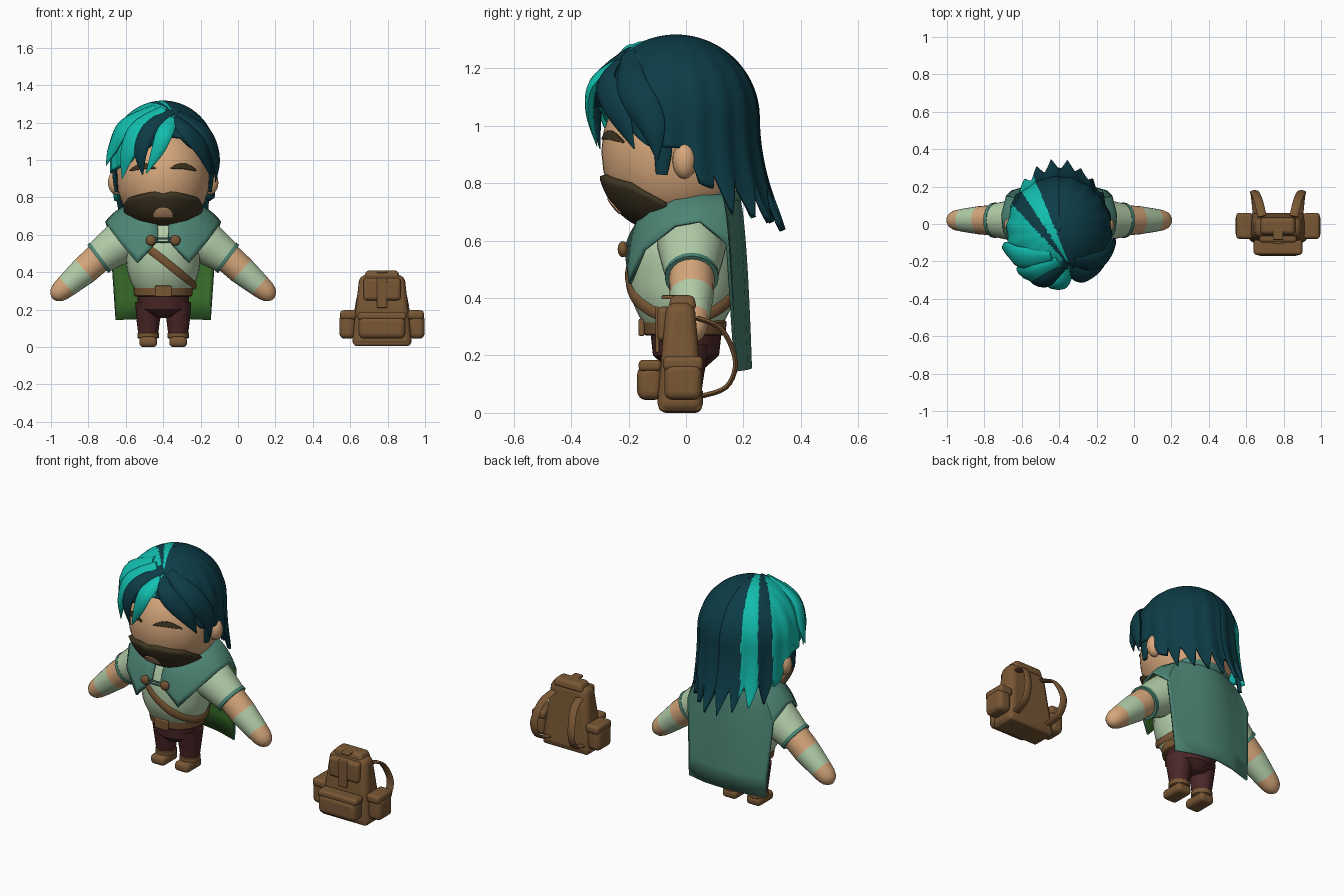
import bpy, bmesh
from math import sin, cos, pi, radians, degrees, atan2, asin, sqrt
from mathutils import Vector as V

if "Cube" in bpy.data.objects:
    bpy.data.objects.remove(bpy.data.objects["Cube"])

CHAR, PACK = V((-.4, 0, 0)), V((.77, 0, 0))


def material(name, rgb):
    m = bpy.data.materials.new(name)
    m.use_nodes = True
    m.diffuse_color = (*rgb, 1)
    m.node_tree.nodes["Principled BSDF"].inputs["Base Color"].default_value = (*rgb, 1)
    return m


SKIN = material("skin", (.68, .39, .2))
TEAL = material("teal hair", (.006, .52, .43))
DARK = material("dark hair", (.004, .045, .062))
SHIRT = material("pale green cloth", (.45, .62, .4))
CAPE = material("cape green", (.075, .24, .18))
LINING = material("cape lining", (.045, .17, .026))
LEATHER = material("brown leather", (.19, .095, .035))
PANTS = material("maroon cloth", (.07, .02, .02))
BEARD = material("beard brown", (.05, .036, .016))
parts = []


def build(name, verts, faces, mats, at=CHAR, rule=None, solid=0, fix=True):
    me = bpy.data.meshes.new(name)
    me.from_pydata([V(v) + at for v in verts], [], faces)
    for m in mats:
        me.materials.append(m)
    if fix:
        bm = bmesh.new()
        bm.from_mesh(me)
        bmesh.ops.recalc_face_normals(bm, faces=bm.faces)
        bm.to_mesh(me)
        bm.free()
    if rule:
        for p in me.polygons:
            p.material_index = rule(p)
    ob = bpy.data.objects.new(name, me)
    bpy.context.collection.objects.link(ob)
    if solid:
        s = ob.modifiers.new("thickness", "SOLIDIFY")
        s.thickness, s.offset = solid, -1
        s.material_offset = 1 if LINING in mats else 0
    parts.append(ob)
    return ob


def grid(name, cols, mats, **kw):
    """Open sheet from columns running downwards, counterclockwise from above."""
    n = len(cols[0])
    faces = [(c * n + r, c * n + r + 1, c * n + n + r + 1, c * n + n + r)
             for c in range(len(cols) - 1) for r in range(n - 1)]
    return build(name, [p for c in cols for p in c], faces, mats, fix=False, **kw)


def sweep(name, pts, radii, mats, normal=(0, -1, 0), seg=None, closed=False, n=20, at=CHAR):
    """Elliptical tube along points; radii are (width, thickness) pairs."""
    pts, k, verts, faces = [V(p) for p in pts], len(pts), [], []
    for i, p in enumerate(pts):
        a = pts[i - 1] if i or closed else p
        b = pts[(i + 1) % k] if i < k - 1 or closed else p
        t = (b - a).normalized()
        u = t.cross(V(normal(p) if callable(normal) else normal)).normalized()
        v = u.cross(t)
        w, h = radii[i]
        verts += [p + u * w * cos(2 * pi * j / n) + v * h * sin(2 * pi * j / n) for j in range(n)]
    for i in range(k if closed else k - 1):
        for j in range(n):
            q, j2 = (i + 1) % k, (j + 1) % n
            faces.append((i * n + j, i * n + j2, q * n + j2, q * n + j))
    if not closed:
        faces += [tuple(range(n)), tuple(range((k - 1) * n, k * n))]
    rule = (lambda f: seg[min(f.index // n, k - 2)] if f.index < (k - 1) * n else seg[-1]) if seg else None
    return build(name, verts, faces, mats, at, rule)


def column(name, keys, x, y, mat):
    """Upright part from (height, half width, half depth) sections."""
    return sweep(name, [(x, y, k[0]) for k in keys], [k[1:] for k in keys], [mat], n=28)


def spline(keys, n=5):
    out, k = [], [keys[0], *keys, keys[-1]]
    for i in range(1, len(k) - 2):
        for s in range(n):
            t = s / n
            out.append(tuple(.5 * (2 * b + (c - a) * t + (2 * a - 5 * b + 4 * c - d) * t * t
                                   + (3 * b - a - 3 * c + d) * t ** 3)
                             for a, b, c, d in zip(*k[i - 1:i + 3])))
    return out + [keys[-1]]


def interp(x, keys):
    for (a, p), (b, q) in zip(keys, keys[1:]):
        if x <= b:
            return p + (q - p) * max(0, (x - a) / (b - a))
    return keys[-1][1]


def ball(name, c, r, mat, at=CHAR):
    bm = bmesh.new()
    bmesh.ops.create_uvsphere(bm, u_segments=24, v_segments=14, radius=1)
    verts = [V((v.co.x * r[0], v.co.y * r[1], v.co.z * r[2])) + V(c) for v in bm.verts]
    faces = [[v.index for v in f.verts] for f in bm.faces]
    bm.free()
    return build(name, verts, faces, [mat], at)


def box(name, c, size, bevel, mat=LEATHER, taper=(1, 1), at=PACK):
    verts = [(c[0] + x * size[0] / 2 * (taper[0] if z > 0 else 1),
              c[1] + y * size[1] / 2 * (taper[1] if z > 0 else 1), c[2] + z * size[2] / 2)
             for x in (-1, 1) for y in (-1, 1) for z in (-1, 1)]
    faces = [(0, 1, 3, 2), (4, 6, 7, 5), (0, 4, 5, 1), (2, 3, 7, 6), (0, 2, 6, 4), (1, 5, 7, 3)]
    ob = build(name, verts, faces, [mat], at)
    b = ob.modifiers.new("rounding", "BEVEL")
    b.width, b.segments = bevel, 4
    return ob


# Head and face
def head(a, e, s=1):
    c = max(0, cos(e)) ** .8
    return V((.25 * s * c * sin(a), -.03 - .265 * s * c * cos(a), .91 + .265 * s * sin(e)))


def patch(name, a0, a1, hi, lo, s, mat, solid=.008, n=32):
    cols = []
    for i in range(n + 1):
        a = a0 + (a1 - a0) * i / n
        cols.append([head(radians(a), radians(hi(a) + (lo(a) - hi(a)) * r / 12), s) for r in range(13)])
    return grid(name, cols, [mat], solid=solid)


patch("head", -180, 180, lambda a: 90, lambda a: -90, 1, SKIN, 0, 48)
patch("beard", -80, 80, lambda a: interp(abs(a), [(0, -20), (12, -17), (50, -24), (80, -42)]),
      lambda a: interp(abs(a), [(0, -82), (50, -78), (80, -44)]), 1.07, BEARD, .03)
patch("mouth", -15, 15, lambda a: -48 + 13 * sqrt(max(0, 1 - (a / 15) ** 2)), lambda a: -49, 1.085, SKIN)
for s, side in ((1, "left"), (-1, "right")):
    arch = lambda a: 7 + 8 * sin(pi * (abs(a) - 5) / 40)
    patch(side + "_eyebrow", s * 27 - 18, s * 27 + 18, lambda a: arch(a) + 1,
          lambda a: arch(a) - 6 * sin(pi * (abs(a) - 8) / 38), 1.02, BEARD)
    ball(side + "_ear", (s * .25, -.005, .88), (.045, .042, .065), SKIN)

# Hair shell with jagged hem and coloured streaks
HEM = [(-125, .76), (-105, .8), (-97, .93), (-70, .95), (-45, .98), (-20, 1.06), (5, 1.13),
       (20, 1.12), (45, 1.03), (70, .93), (97, .92), (105, .8), (125, .76)]


def hair_point(deg, u):
    hem = interp(deg, HEM)
    if abs(deg) > 115:
        tooth = abs((abs(deg) - 115) / 16 % 1 - .5) * 2
        hem = .63 + .14 * tooth + .07 * (180 - abs(deg)) / 65
    zc, r, a = 1.03, .288, radians(deg)
    arc = r * (pi / 2 - asin(max(0, hem - zc) / r))
    d = u * (arc + max(0, zc - hem))
    e = max(0, pi / 2 - d / r)
    drop = max(0, d - r * pi / 2)
    k = cos(e) * (1 + .018 * u * sin(a * 18))
    flare = max(0, -cos(a)) * .1 * (drop / .4) ** 2
    return V((.28 * k * sin(a), -.035 - .29 * k * cos(a) + flare, zc + r * sin(e) - drop))


def streak(p):
    c = p.center - CHAR
    a = degrees(atan2(c.y + .23, c.x - .06)) % 360
    return int(112 < a < 123 or 133 < a < 208 or 226 < a < 262)


grid("hair", [[hair_point(d * 1.5, r / 40) for r in range(41)] for d in range(-120, 121)],
     [DARK, TEAL], rule=streak, solid=.02)


def lock(name, keys, mat):
    k = spline(keys)
    sweep(name, [p[:3] for p in k], [(p[3], p[3] * .4) for p in k], [mat],
          lambda p: p - V((0, -.03, 1)), n=10)


lock("front_lock", [(.05, -.24, 1.22, .03), (.01, -.32, 1.15, .045), (-.03, -.335, 1.05, .035), (-.09, -.31, .93, .003)], TEAL)
lock("dark_fringe", [(.04, -.2, 1.26, .03), (-.07, -.3, 1.17, .045), (-.12, -.315, 1.05, .04), (-.11, -.3, .92, .003)], DARK)
lock("inner_fringe", [(0, -.2, 1.27, .03), (-.13, -.26, 1.17, .06), (-.19, -.265, 1.04, .05), (-.22, -.23, .9, .003)], TEAL)
lock("outer_fringe", [(-.04, -.17, 1.28, .03), (-.2, -.18, 1.18, .07), (-.27, -.14, 1.06, .05), (-.305, -.13, .97, .003)], TEAL)
lock("left_fringe", [(.06, -.24, 1.22, .03), (.13, -.28, 1.15, .05), (.21, -.235, 1.05, .05), (.25, -.18, .92, .003)], DARK)
lock("left_side_lock", [(.08, -.2, 1.25, .03), (.22, -.19, 1.14, .06), (.28, -.12, 1.01, .05), (.28, -.1, .88, .003)], DARK)
for s, side in ((1, "left"), (-1, "right")):
    lock(side + "_sideburn", [(s * .262, -.075, .98, .03), (s * .257, -.08, .9, .03), (s * .25, -.085, .83, .02)], DARK)

# Torso, belt and crossed strap
TORSO = [(.28, .13, .12), (.33, .165, .15), (.40, .19, .18), (.48, .2, .19), (.56, .2, .185), (.64, .17, .16), (.74, .12, .12)]
column("shirt", spline(TORSO, 4), 0, -.01, SHIRT)
ring = []
for i in range(60):
    a, z = i * pi / 30, .46
    for _ in range(12):
        w, d = (interp(z, [(k[0], k[j]) for k in TORSO]) + .006 for j in (1, 2))
        z = .5 * z + .5 * min(.66, max(.31, .465 - .8 * w * cos(a)))
    ring.append((w * cos(a), d * sin(a) - .01, z))
sweep("chest_strap", ring, [(.022, .008)] * 60, [LEATHER], lambda p: (p.x, p.y, 0), closed=True, n=8)
column("belt", [(.27, .148, .135), (.275, .155, .142), (.315, .16, .147), (.325, .15, .14)], 0, -.005, LEATHER)
box("buckle", (0, -.155, .298), (.09, .02, .06), .006, at=CHAR)

# Legs, boots and arms
column("hips", [(.16, .07, .07), (.2, .13, .115), (.29, .142, .125)], 0, 0, PANTS)
for s, side in ((1, "left"), (-1, "right")):
    column(side + "_leg", [(.06, .052, .052), (.14, .062, .064), (.24, .07, .085)], s * .08, 0, PANTS)
    column(side + "_boot_cuff", [(.045, .05, .052), (.05, .058, .06), (.075, .058, .06), (.08, .05, .052)], s * .08, 0, LEATHER)
    box(side + "_foot", (s * .08, -.018, .028), (.095, .145, .056), .022, at=CHAR)
    arm = [(.32, .5), (.42, .41), (.515, .328), (.55, .298), (.572, .278), (.585, .266), (.592, .26)]
    sweep(side + "_forearm", [(s * x, .02, z) for x, z in arm],
          [(r, r) for r in (.08, .077, .062, .055, .044, .028, .008)], [SKIN, SHIRT], seg=[0, 1, 0, 0, 0, 0])
    sweep(side + "_sleeve", [(s * x, .02, z) for x, z in ((.1, .64), (.18, .59), (.26, .535), (.345, .475))],
          [(r, r) for r in (.1, .122, .108, .09)], [SHIRT])
    sweep(side + "_sleeve_trim", [(s * x, .02, z) for x, z in ((.334, .483), (.35, .471))],
          [(.094, .094)] * 2, [CAPE])

# Cape: neck point and hem point for each column of one half
HALF = [((.03, -.17, .66), (.03, -.215, .57)), ((.07, -.16, .69), (.14, -.2, .45)),
        ((.12, -.11, .73), (.24, -.15, .57)), ((.15, -.04, .76), (.30, -.04, .655)),
        ((.16, .05, .77), (.31, .05, .67)), ((.14, .12, .77), (.285, .15, .59)),
        ((.12, .14, .77), (.255, .18, .145)), ((.06, .17, .77), (.13, .215, .15)),
        ((0, .18, .77), (0, .23, .155))]
flip = lambda p: (-p[0], *p[1:])
cols = []
for n, h in HALF + [(flip(a), flip(b)) for a, b in HALF[-2::-1]]:
    n, h = V(n), V(h)
    c = n * .4 + h * .6
    c.z = n.z - .02
    cols.append([n * (1 - t) ** 2 + c * 2 * t * (1 - t) + h * t * t for t in (i / 10 for i in range(11))])
grid("cape", cols, [CAPE, LINING], solid=.012)
collar = spline([c[0] for c in cols[2:-2]], 3)
sweep("collar", collar, [(.035, .022)] * len(collar), [CAPE], lambda p: (p.x, p.y, .05), n=10)
for s, side in ((1, "left"), (-1, "right")):
    ball(side + "_clasp_button", (s * .065, -.22, .57), (.028, .018, .028), LEATHER)
for z in (.562, .58):
    sweep("clasp_cord", [(-.06, -.222, z), (.06, -.222, z)], [(.006, .006)] * 2, [CAPE], n=8)

# Backpack
box("backpack_body", (0, -.02, .195), (.325, .165, .38), .035, taper=(.74, .6))
box("backpack_base", (0, -.02, .03), (.3, .15, .05), .015)
box("front_pocket", (0, -.125, .105), (.25, .09, .12), .03)
box("front_pocket_flap", (0, -.125, .165), (.26, .08, .04), .015)
box("lid_front", (0, -.075, .31), (.2, .05, .12), .018)
box("lid_top", (0, -.012, .385), (.2, .1, .05), .018, taper=(.85, .8))
box("lid_strap", (0, -.1, .29), (.055, .014, .16), .005)
box("lid_strap_top", (0, -.04, .403), (.055, .09, .014), .005)
for s, side in ((1, "left"), (-1, "right")):
    box(side + "_pocket", (s * .185, -.01, .11), (.085, .13, .13), .028)
    box(side + "_pocket_flap", (s * .18, -.01, .172), (.088, .14, .05), .018)
    k = spline([(s * .085, .04, .33), (s * .105, .125, .29), (s * .125, .172, .18), (s * .12, .14, .09), (s * .11, .04, .055)])
    sweep(side + "_shoulder_strap", k, [(.024, .009)] * len(k), [LEATHER],
          lambda p: (0, p.y - .03, p.z - .19), n=10, at=PACK)

# Smooth shading with crisp edges
bpy.ops.object.select_all(action="DESELECT")
for ob in parts:
    ob.select_set(True)
bpy.context.view_layer.objects.active = parts[0]
bpy.ops.object.shade_smooth_by_angle(angle=radians(40))
